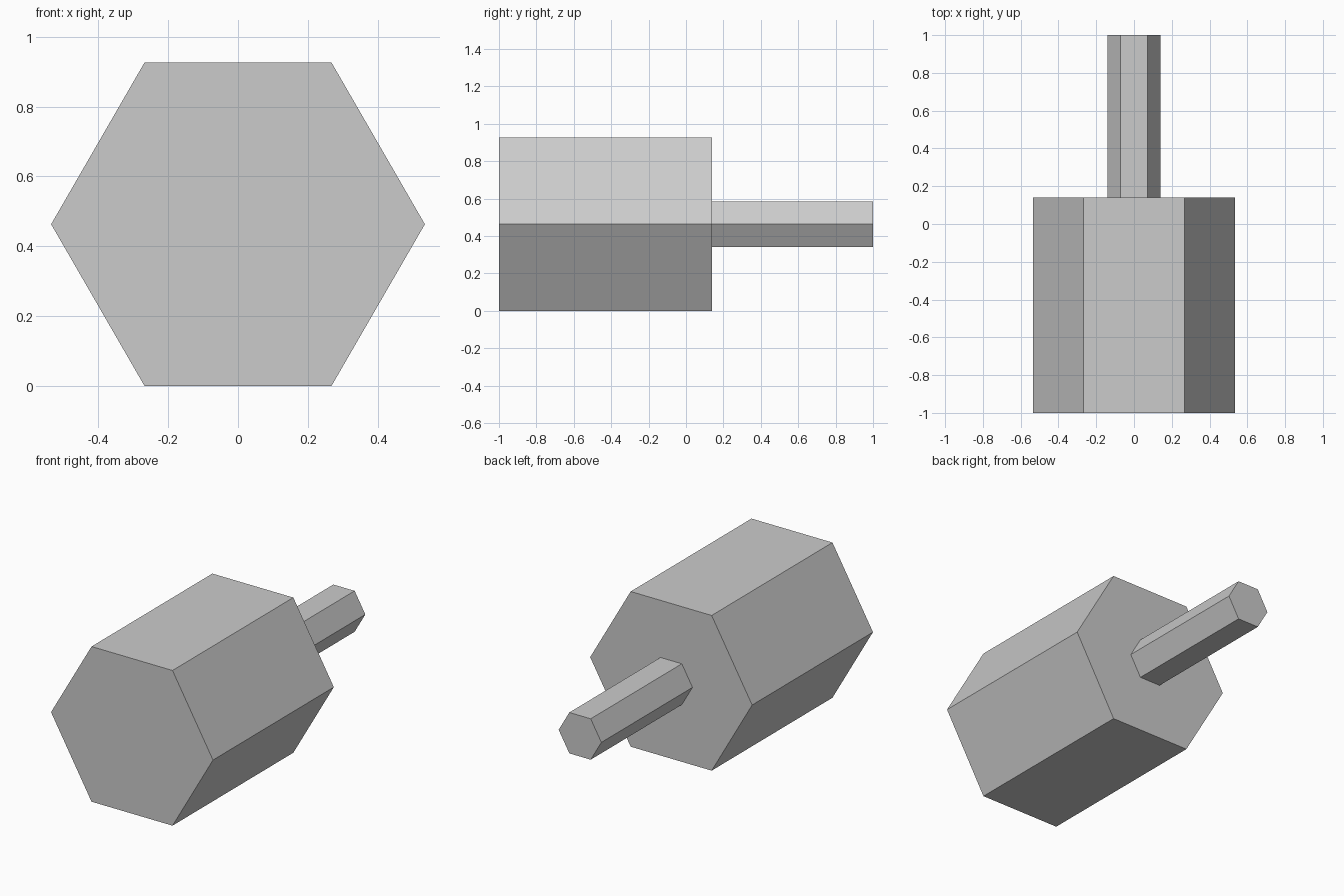
import bpy
import math

cube = bpy.data.objects.get("Cube")
if cube:
    bpy.data.objects.remove(cube, do_unlink=True)

grey = bpy.data.materials.new("plain_grey")
grey.use_nodes = True
colour = (0.6, 0.6, 0.6, 1.0)
grey.diffuse_color = colour
grey.node_tree.nodes["Principled BSDF"].inputs["Base Color"].default_value = colour

BODY_RADIUS = 0.535
AXIS_HEIGHT = BODY_RADIUS * math.sqrt(3) / 2
SHOULDER_Y = 0.14


def hex_prism(name, radius, y_front, y_back):
    """Hexagonal bar along y with flat top and bottom and corners at the sides."""
    bpy.ops.mesh.primitive_cylinder_add(
        vertices=6, radius=radius, depth=y_back - y_front,
        location=(0, (y_front + y_back) / 2, AXIS_HEIGHT))
    bar = bpy.context.object
    bar.name = name
    # Turn a corner to the side, then lay the bar along y
    bar.rotation_euler = (math.radians(90), math.radians(30), 0)
    bpy.ops.object.transform_apply(location=False, rotation=True, scale=False)
    bar.data.materials.append(grey)
    return bar


# Thick head at the front, thin shaft at the back
hex_prism("head", BODY_RADIUS, -1.0, SHOULDER_Y)
hex_prism("shaft", 0.141, SHOULDER_Y, 1.0)
